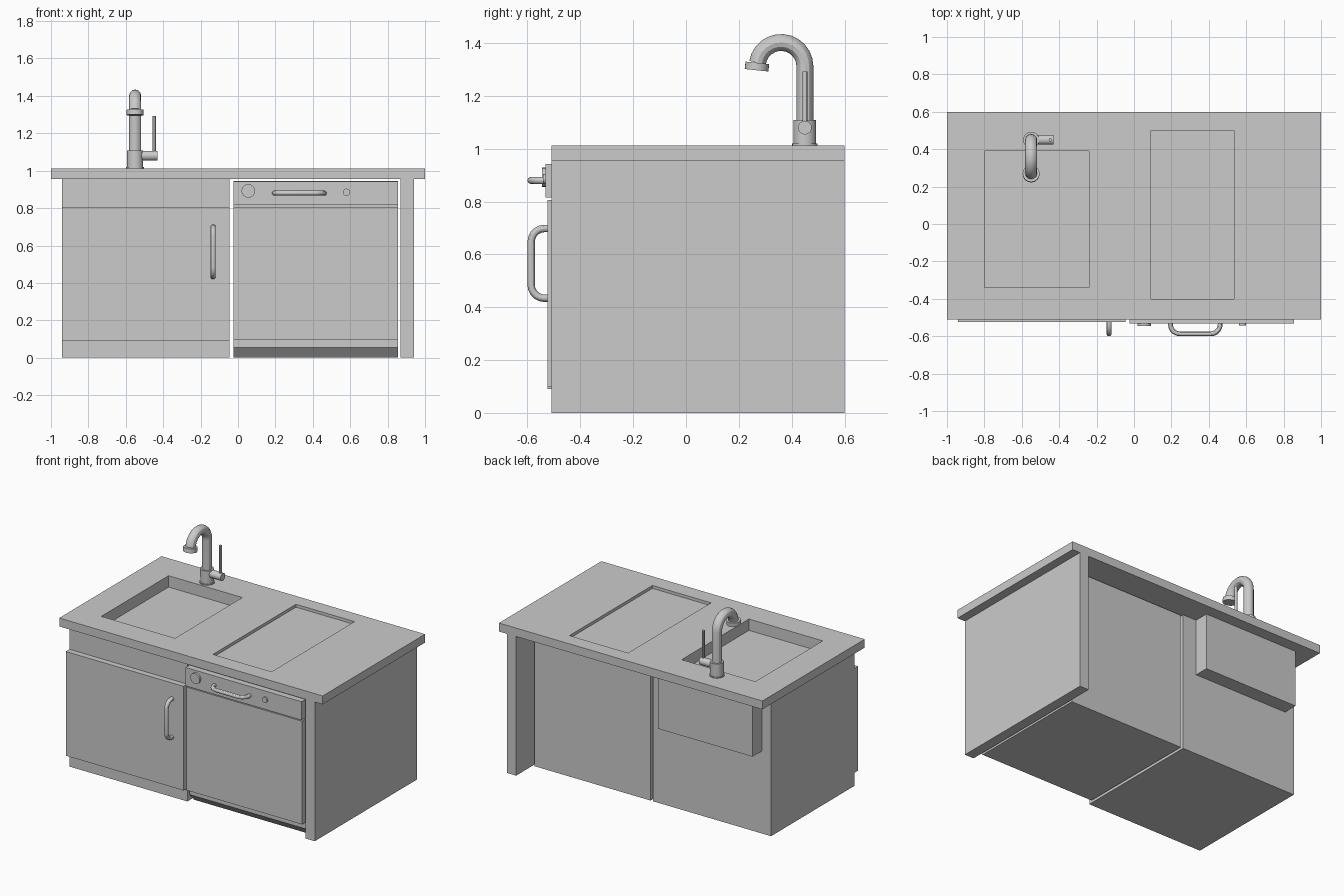
import bpy
import math
from mathutils import Vector

if "Cube" in bpy.data.objects:
    bpy.data.objects.remove(bpy.data.objects["Cube"])


def mesh(name, verts, faces):
    me = bpy.data.meshes.new(name)
    me.from_pydata(verts, [], faces)
    me.update()
    ob = bpy.data.objects.new(name, me)
    bpy.context.collection.objects.link(ob)
    return ob


def activate(ob):
    bpy.ops.object.select_all(action='DESELECT')
    ob.select_set(True)
    bpy.context.view_layer.objects.active = ob


def prism(name, x0, x1, profile):
    """Extrude a counter-clockwise (y, z) profile along x."""
    n = len(profile)
    verts = [(x, y, z) for x in (x0, x1) for y, z in profile]
    faces = [tuple(range(n - 1, -1, -1)), tuple(range(n, 2 * n))]
    faces += [(i, (i + 1) % n, n + (i + 1) % n, n + i) for i in range(n)]
    return mesh(name, verts, faces)


def box(name, x0, x1, y0, y1, z0, z1):
    return prism(name, x0, x1, [(y0, z0), (y1, z0), (y1, z1), (y0, z1)])


def rod(name, a, b, r, sides=24):
    a, b = Vector(a), Vector(b)
    bpy.ops.mesh.primitive_cylinder_add(vertices=sides, radius=r,
                                        depth=(b - a).length, location=(a + b) / 2)
    ob = bpy.context.object
    ob.name = name
    ob.rotation_euler = (b - a).to_track_quat('Z', 'Y').to_euler()
    bpy.ops.object.shade_smooth_by_angle()
    return ob


def tube(name, points, r):
    cu = bpy.data.curves.new(name, 'CURVE')
    cu.dimensions = '3D'
    cu.bevel_depth = r
    cu.bevel_resolution = 4
    cu.use_fill_caps = True
    sp = cu.splines.new('POLY')
    sp.points.add(len(points) - 1)
    for p, co in zip(sp.points, points):
        p.co = (*co, 1)
    ob = bpy.data.objects.new(name, cu)
    bpy.context.collection.objects.link(ob)
    activate(ob)
    bpy.ops.object.convert(target='MESH')
    bpy.ops.object.shade_smooth_by_angle()
    return bpy.context.object


def cut(ob, cutter):
    m = ob.modifiers.new('cut', 'BOOLEAN')
    m.operation = 'DIFFERENCE'
    m.solver = 'EXACT'
    m.object = cutter
    activate(ob)
    bpy.ops.object.modifier_apply(modifier=m.name)


def pull_handle(name, start, along, length, y_in, y_out, r):
    """Bar handle with rounded corners standing off a front face."""
    start, along = Vector(start), Vector(along)
    c = 0.05
    half = [(0, y_in)]
    for i in range(6):
        a = math.radians(18 * i)
        half.append((c * (1 - math.cos(a)), y_out + c * (1 - math.sin(a))))
    path = half + [(length - s, y) for s, y in reversed(half)]
    return tube(name, [start + along * s + Vector((0, y, 0)) for s, y in path], r)


# Worktop, sink cabinet and sink basin
worktop = box('worktop', -1, 1, -0.51, 0.6, 0.955, 1.013)
cabinet = box('sink_cabinet', -0.94, -0.045, -0.485, 0.42, 0, 0.955)
basin = box('sink_basin', -0.87, -0.15, -0.46, 0.52, 0.565, 0.955)

# Sink opening and shallow draining board recess
sink_cut = box('sink_cutter', -0.80, -0.24, -0.34, 0.39, 0.935, 1.1)
drain_cut = box('drain_cutter', 0.09, 0.535, -0.40, 0.50, 0.993, 1.1)
for part in (worktop, cabinet, basin):
    cut(part, sink_cut)
cut(worktop, drain_cut)
for c in (sink_cut, drain_cut):
    bpy.data.objects.remove(c)

# Side panel and cabinet door
box('side_panel', 0.87, 0.94, -0.51, 0.6, 0, 0.955)
box('cabinet_door', -0.94, -0.045, -0.525, -0.485, 0.09, 0.805)
pull_handle('cabinet_handle', (-0.133, 0, 0.434), (0, 0, 1), 0.264, -0.52, -0.586, 0.014)

# Dishwasher body with a sloped kick, door and control panel
prism('dishwasher_body', -0.025, 0.855,
      [(-0.44, 0), (0.42, 0), (0.42, 0.945), (-0.49, 0.945), (-0.49, 0.055)])
box('dishwasher_door', -0.025, 0.855, -0.525, -0.49, 0.098, 0.806)
box('control_panel', -0.025, 0.855, -0.532, -0.49, 0.816, 0.943)
rod('large_dial', (0.055, -0.52, 0.892), (0.055, -0.545, 0.892), 0.036)
rod('small_dial', (0.58, -0.52, 0.885), (0.58, -0.542, 0.885), 0.019)
pull_handle('dishwasher_handle', (0.195, 0, 0.88), (1, 0, 0), 0.266, -0.525, -0.587, 0.013)

# Faucet
fx, fy = -0.55, 0.45
rod('faucet_flange', (fx, fy, 1.01), (fx, fy, 1.02), 0.048)
rod('faucet_base', (fx, fy, 1.01), (fx, fy, 1.108), 0.043)
cy, cz, R = 0.36, 1.312, 0.09
path = [(fx, fy, 1.09)]
for i in range(13):
    a = math.radians(172 * i / 12)
    path.append((fx, cy + R * math.cos(a), cz + R * math.sin(a)))
tube('faucet_neck', path, 0.032)
rod('faucet_nozzle', (fx, 0.270, 1.325), (fx, 0.267, 1.297), 0.045)
rod('faucet_valve', (fx, fy, 1.08), (-0.43, fy, 1.08), 0.026)
rod('faucet_lever', (-0.447, fy, 1.08), (-0.447, fy, 1.293), 0.009, 12)
